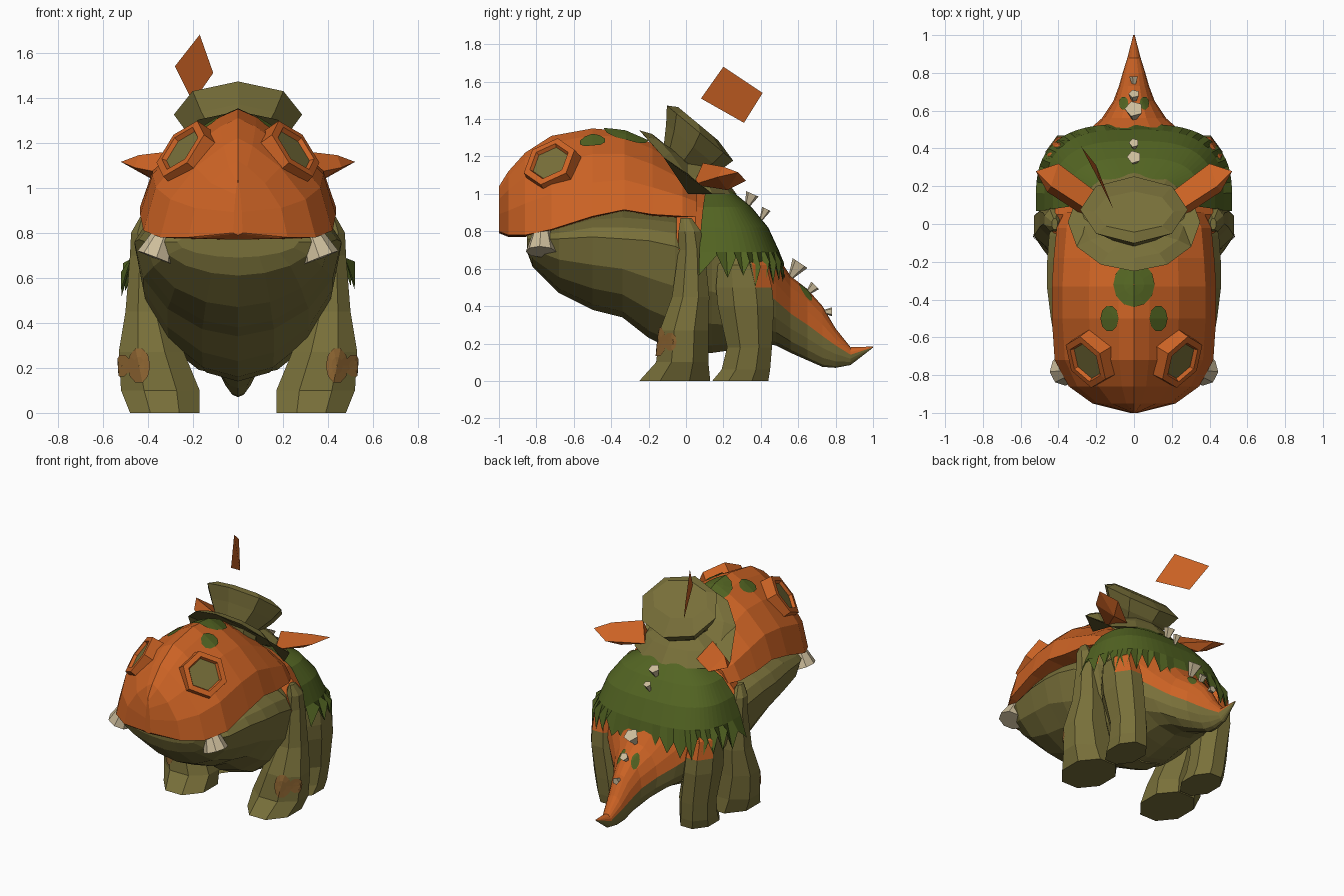
import bpy, bmesh, random
from math import sin, cos, pi, radians, copysign
from mathutils import Vector
from mathutils.bvhtree import BVHTree

random.seed(4)
if "Cube" in bpy.data.objects:
    bpy.data.objects.remove(bpy.data.objects["Cube"])

# Flat colours
COLOURS = {"orange skin": (0.61, 0.125, 0.018), "olive hide": (0.19, 0.162, 0.042),
           "moss green": (0.085, 0.127, 0.016), "cream horn": (0.61, 0.51, 0.33),
           "rust patch": (0.26, 0.125, 0.03)}
ORANGE, OLIVE, MOSS, CREAM, RUST = range(5)
MATS = []
for label, rgb in COLOURS.items():
    m = bpy.data.materials.new(label)
    m.use_nodes = True
    m.diffuse_color = (*rgb, 1)
    m.node_tree.nodes["Principled BSDF"].inputs["Base Color"].default_value = (*rgb, 1)
    MATS.append(m)


def make(name, verts, faces, colour):
    """Mesh object; colour is an index or a rule on a face. Returns a surface tree."""
    bm = bmesh.new()
    vs = [bm.verts.new(v) for v in verts]
    for f in faces:
        bm.faces.new([vs[i] for i in f])
    bmesh.ops.recalc_face_normals(bm, faces=bm.faces)
    bm.normal_update()
    for f in bm.faces:
        f.material_index = colour(f) if callable(colour) else colour
    mesh = bpy.data.meshes.new(name)
    bm.to_mesh(mesh)
    tree = BVHTree.FromBMesh(bm)
    bm.free()
    for m in MATS:
        mesh.materials.append(m)
    bpy.context.collection.objects.link(bpy.data.objects.new(name, mesh))
    return tree


def loft(name, rings, colour, caps=True, closed=True):
    """Skin a list of equal rings."""
    n = len(rings[0])
    verts = [p for r in rings for p in r]
    faces = [(k * n + i, k * n + (i + 1) % n, (k + 1) * n + (i + 1) % n, (k + 1) * n + i)
             for k in range(len(rings) - 1) for i in range(n if closed else n - 1)]
    if caps:
        faces += [tuple(range(n)), tuple(range(len(verts) - n, len(verts)))]
    return make(name, verts, faces, colour)


def section(y, w, low, mid, high, power=1.0, n=16):
    """Cross-section facing y; a higher power pinches it towards top and bottom."""
    pts = []
    for i in range(n):
        c, s = cos(2 * pi * i / n), sin(2 * pi * i / n)
        x = copysign(w * abs(c) ** power, c)
        pts.append(Vector((x, y, mid + s * ((high - mid) if s > 0 else (mid - low)))))
    return pts


def disc(centre, u, v, n, phase=0.0):
    return [Vector(centre) + u * cos(2 * pi * i / n + phase) + v * sin(2 * pi * i / n + phase)
            for i in range(n)]


def horn(name, a, b, r1, r2, n=6):
    """Blunt horn that flares outwards from a to b."""
    a, b = Vector(a), Vector(b)
    q = (b - a).to_track_quat('Z', 'Y')
    u, v = q @ Vector((1, 0, 0)), q @ Vector((0, 1, 0))
    loft(name, [disc(a, u * r1, v * r1, n), disc(b, u * r2, v * r2, n)], CREAM)


def patch(name, tree, origin, ray, u, v, colour, n=10):
    """Thin painted spot projected on a surface."""
    ray = Vector(ray)
    verts = []
    for k in (1, 0.5, 0.02):
        for p in disc(origin, Vector(u) * k, Vector(v) * k, n):
            hit = tree.ray_cast(p, ray)[0]
            if hit is None:
                return
            verts.append(hit - ray * 0.008)
    loft(name, [verts[:n], verts[n:2 * n], verts[2 * n:]], colour, caps=False)


# Skull: upper half of the big head, pinched towards the crown
head = loft("upper_head", [section(*r, power=1.75) for r in (
    (-1.0, .02, .79, .8, 1.04), (-.95, .22, .77, .78, 1.12), (-.86, .345, .77, .78, 1.22),
    (-.72, .42, .80, .81, 1.31), (-.5, .435, .87, .88, 1.35), (-.33, .435, .91, .915, 1.335),
    (-.18, .425, .88, .89, 1.27), (-.02, .41, .87, .88, 1.16), (.06, .37, .86, .88, 1.08))], ORANGE)

# Lower jaw running into the belly
loft("jaw_and_belly", [section(*r, power=1.1) for r in (
    (-.85, .27, .69, .76, .80), (-.82, .34, .61, .76, .82), (-.68, .41, .47, .76, .84),
    (-.5, .44, .38, .77, .9), (-.34, .46, .34, .76, .92), (-.2, .46, .23, .75, .91),
    (-.06, .45, .16, .72, .9), (.08, .40, .14, .65, .86))], OLIVE)


# Body and tail: orange on the shoulders, the rump and along the top of the tail
def body_colour(f):
    c = f.calc_center_median()
    if c.y < .14:
        return ORANGE if c.z > .66 else OLIVE
    return ORANGE if c.y > .3 and f.normal.z > -.05 and c.z > .1 else OLIVE


body = loft("body_and_tail", [section(*r) for r in (
    (-.05, .44, .18, .7, .98), (.05, .46, .15, .7, 1.03), (.14, .42, .15, .68, 1.01),
    (.28, .39, .17, .6, .93), (.4, .34, .2, .5, .82), (.48, .26, .19, .43, .68),
    (.56, .17, .15, .36, .56), (.65, .11, .11, .3, .49), (.73, .08, .075, .24, .4),
    (.8, .06, .07, .19, .28), (.88, .035, .085, .14, .18), (1.0, .004, .178, .18, .184))],
    body_colour)

# Moss mantle over the back with a ragged hem
STEPS = 34


def mantle_row(rx, ry, z, ragged):
    pts = []
    for i in range(STEPS + 1):
        a = radians(-3 + 186 * i / STEPS)
        c, s = cos(a), sin(a)
        px = copysign(rx * abs(c) ** .7, c)
        py = .12 + copysign(ry * abs(s) ** .7, s)
        drop = 0
        if ragged:
            drop = (-.03 if i % 2 else .07) + random.uniform(-.02, .04) - .04 * (1 - abs(s))
        pts.append((px, py, z - drop))
    return pts


loft("moss_mantle", [mantle_row(*r) for r in (
    (.02, .02, 1.05, 0), (.18, .12, 1.02, 0), (.35, .23, .93, 0), (.43, .32, .82, 0),
    (.475, .38, .69, 0), (.52, .41, .59, 1))], MOSS, caps=False, closed=False)

# Hood: skirt over the nape, tied neck and flared top with a domed crown
X = Vector((1, 0, 0))
TILT = Vector((0, .77, -.64))


def skirt(rx, ry, z, lift):
    pts = []
    for i in range(12):
        c, s = cos(pi * i / 6), sin(pi * i / 6)
        pts.append((rx * c, ry * s + .01, z + lift * max(0, -s) ** .8))
    return pts


loft("hood_skirt", [skirt(.35, .26, 1.0, .34), skirt(.27, .19, 1.09, .23),
                    skirt(.13, .12, 1.17, .09)], OLIVE)
loft("hood_flare", [disc((0, y, z), X * rx, TILT * rv, 8) for y, z, rx, rv in (
    (-.03, 1.1, .15, .12), (-.01, 1.18, .16, .14), (.04, 1.25, .23, .19),
    (.075, 1.325, .285, .23), (.065, 1.375, .21, .14))], OLIVE)

# Loose leaf floating above the hood
make("floating_leaf", [(-.17, .2, 1.68), (-.28, .41, 1.54), (-.2, .31, 1.38), (-.11, .08, 1.51)],
     [(0, 1, 2, 3)], ORANGE)

# Legs: height, centre x, centre y, half width, half depth
FRONT = ((0, .325, -.06, .155, .19), (.1, .345, -.02, .175, .14), (.27, .385, -.01, .145, .13),
         (.45, .405, .025, .095, .1), (.7, .405, .03, .075, .07), (.8, .425, .02, .05, .06),
         (.87, .42, .0, .015, .03))
HIND = ((0, .31, .29, .11, .15), (.06, .32, .32, .11, .13), (.18, .33, .34, .11, .12),
        (.4, .36, .32, .11, .15), (.5, .365, .31, .105, .15), (.62, .37, .3, .09, .13),
        (.75, .3, .28, .05, .08))


def leg_colour(f):
    """Orange where the haunch meets the rump."""
    c = f.calc_center_median()
    return ORANGE if c.z > .5 and c.y > .2 and f.normal.y > .3 else OLIVE


for side, sx in (("left", 1), ("right", -1)):
    for part, rows in (("front", FRONT), ("hind", HIND)):
        leg = loft(f"{part}_leg_{side}", [
            disc((sx * x, y, z), X * rx * 1.08, Vector((0, ry * 1.08, 0)), 8, pi / 8)
            for z, x, y, rx, ry in rows], leg_colour)
        if part == "front":
            patch(f"shin_patch_{side}", leg, (sx * .44, -1, .21), (0, 1, 0),
                  (.05, 0, 0), (0, 0, .08), RUST)
            patch(f"shin_side_patch_{side}", leg, (sx * 1, -.085, .21), (-sx, 0, 0),
                  (0, .035, 0), (0, 0, .05), RUST)

    # Hexagonal eye rim around an olive eye
    n = Vector((sx * .7, -.42, .58)).normalized()
    spot = head.find_nearest(Vector((sx * .24, -.72, 1.16)))[0]
    u = n.cross(Vector((0, 0, 1))).normalized()
    v = n.cross(u)
    loft(f"eye_rim_{side}", [disc(spot + n * h, u * r, v * r, 6, pi / 6) for h, r in (
        (-.06, .16), (.03, .152), (.033, .115), (.012, .104))], ORANGE, caps=False)
    make(f"eye_{side}", disc(spot + n * .013, u * .108, v * .108, 6, pi / 6),
         [tuple(range(6))], OLIVE)

    # Tusk flaring out of the mouth corner
    horn(f"tusk_{side}", (sx * .32, -.77, .82), (sx * .37, -.775, .69), .04, .082, 8)

    # Pointed ear: outline, two ridge points and a keel below
    ear = [(.26, .04, 1.05), (.46, .17, 1.09), (.52, .28, 1.115), (.40, .32, 1.07),
           (.2, .17, 1.05), (.27, .09, 1.165), (.44, .2, 1.145), (.35, .22, 1.02)]
    make(f"ear_{side}", [(sx * x, y, z) for x, y, z in ear],
         [(0, 1, 6, 5), (1, 2, 6), (2, 3, 6), (3, 4, 5, 6), (4, 0, 5)]
         + [(i, (i + 1) % 5, 7) for i in range(5)], ORANGE)

    # Side spots on the head and tail
    patch(f"head_spot_{side}", head, (sx * .13, -.5, 2), (0, 0, -1),
          (.048, 0, 0), (0, .07, 0), MOSS)
    patch(f"tail_spot_{side}", body, (sx * .055, .64, 2), (0, 0, -1),
          (.025, 0, 0), (0, .035, 0), MOSS)

patch("crown_spot", head, (0, -.32, 2), (0, 0, -1), (.11, 0, 0), (0, .12, 0), MOSS, 12)

# Row of spikes down the back and tail: root, tip, tip radius
for i, (y1, z1, y2, z2, r) in enumerate((
        (.32, .92, .355, 1.0, .038), (.4, .86, .43, .92, .027), (.55, .54, .61, .63, .05),
        (.64, .46, .69, .51, .03), (.73, .37, .78, .37, .025))):
    horn(f"back_spike_{i + 1}", (0, y1, z1), (0, y2, z2), .008, r, 5)
